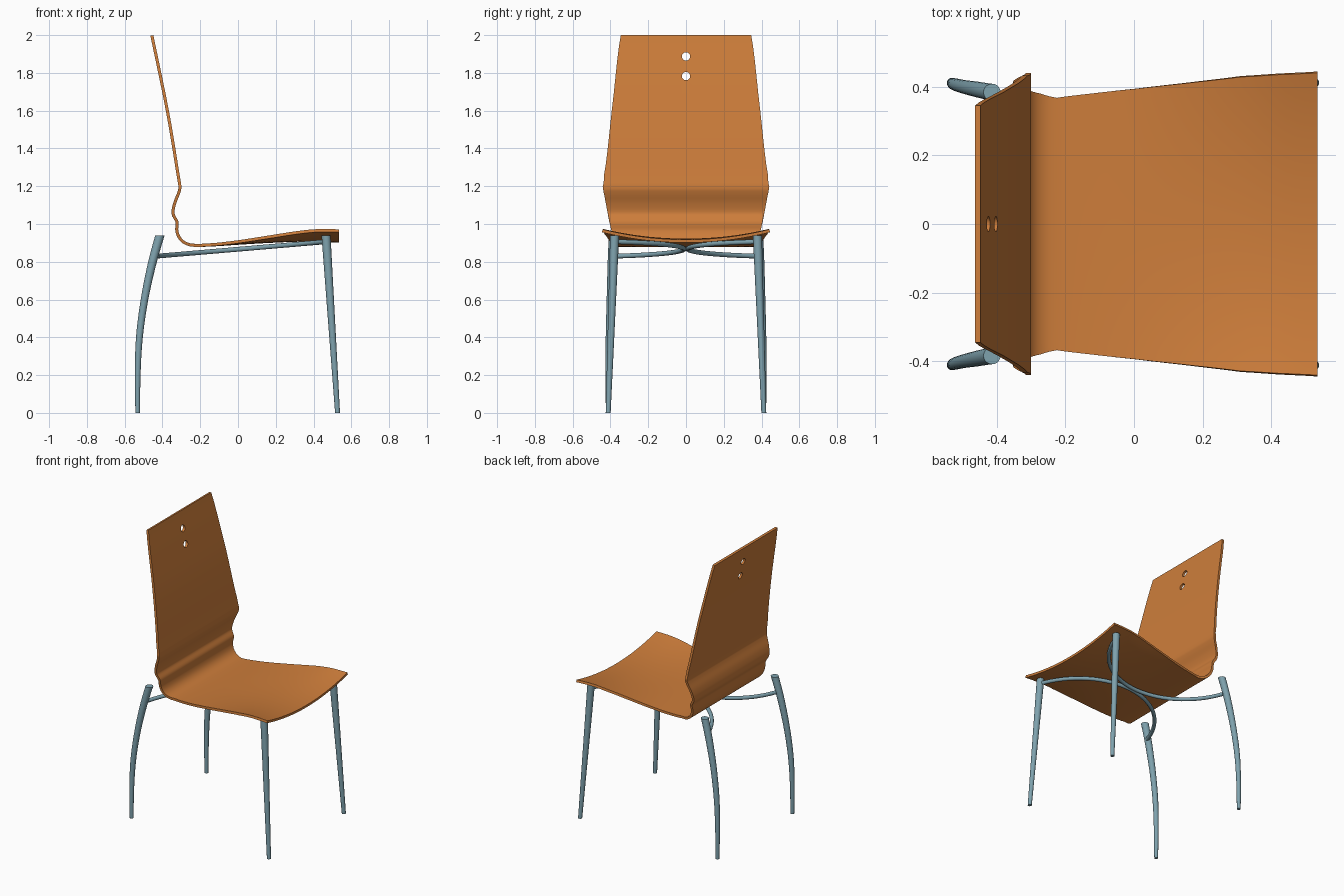
import bpy, bmesh, math
from mathutils import Vector

if "Cube" in bpy.data.objects:
    bpy.data.objects.remove(bpy.data.objects["Cube"])


def material(name, rgb):
    m = bpy.data.materials.new(name)
    m.diffuse_color = (*rgb, 1)
    m.use_nodes = True
    m.node_tree.nodes["Principled BSDF"].inputs["Base Color"].default_value = m.diffuse_color
    return m


WOOD = material("orange wood", (0.61, 0.205, 0.043))
STEEL = material("blue grey steel", (0.21, 0.36, 0.42))


def make_object(name, bm, mat):
    bmesh.ops.recalc_face_normals(bm, faces=bm.faces)
    me = bpy.data.meshes.new(name)
    bm.to_mesh(me)
    bm.free()
    ob = bpy.data.objects.new(name, me)
    bpy.context.collection.objects.link(ob)
    if mat:
        me.materials.append(mat)
    return ob


def select(ob):
    bpy.ops.object.select_all(action='DESELECT')
    ob.select_set(True)
    bpy.context.view_layer.objects.active = ob


def smooth(ob, angle=35):
    select(ob)
    bpy.ops.object.shade_smooth_by_angle(angle=math.radians(angle))


def catmull(a, b, c, d, t):
    return 0.5 * (2 * b + (c - a) * t + (2 * a - 5 * b + 4 * c - d) * t * t
                  + (3 * b - a - 3 * c + d) * t ** 3)


def resample(pts, n):
    """Smooth path through the points; components after the third stay linear."""
    out = []
    for i in range(len(pts) - 1):
        a, b, c, d = pts[max(i - 1, 0)], pts[i], pts[i + 1], pts[min(i + 2, len(pts) - 1)]
        for k in range(n):
            t = k / n
            out.append([catmull(a[j], b[j], c[j], d[j], t) if j < 3
                        else b[j] + (c[j] - b[j]) * t for j in range(len(b))])
    return out + [list(pts[-1])]


def tube(name, path, level_rings, sides=20):
    """Tube along (x, y, z, radius) points with capped ends."""
    bm = bmesh.new()
    P = [Vector(p[:3]) for p in path]
    rings = []
    for i, p in enumerate(P):
        tan = (P[min(i + 1, len(P) - 1)] - P[max(i - 1, 0)]).normalized()
        if level_rings:
            u, v = Vector((1, 0, 0)), Vector((0, 1, 0))
        else:
            u = Vector((0, 0, 1)).cross(tan).normalized()
            v = tan.cross(u)
        r = path[i][3]
        rings.append([bm.verts.new(p + r * (math.cos(a) * u + math.sin(a) * v))
                      for a in (2 * math.pi * k / sides for k in range(sides))])
    for a, b in zip(rings, rings[1:]):
        for k in range(sides):
            bm.faces.new((a[k], a[(k + 1) % sides], b[(k + 1) % sides], b[k]))
    bm.faces.new(rings[0])
    bm.faces.new(rings[-1])
    smooth(make_object(name, bm, STEEL))


# Bent plywood shell: centre x, centre z, edge rise, half width
profile = [
    (0.535, 0.909, 0.055, 0.443), (0.42, 0.914, 0.051, 0.437), (0.31, 0.914, 0.040, 0.430),
    (0.15, 0.907, 0.022, 0.411), (0.0, 0.898, 0.008, 0.394), (-0.12, 0.890, 0.002, 0.381),
    (-0.225, 0.887, 0, 0.368), (-0.275, 0.897, 0, 0.380), (-0.308, 0.924, 0, 0.388),
    (-0.324, 0.965, 0, 0.395), (-0.323, 1.010, 0, 0.405), (-0.344, 1.055, 0, 0.414),
    (-0.335, 1.110, 0, 0.424), (-0.314, 1.165, 0, 0.435), (-0.308, 1.198, 0, 0.441),
    (-0.318, 1.265, 0, 0.433), (-0.374, 1.600, 0, 0.393), (-0.456, 1.998, 0, 0.345),
]
ACROSS = 24
bm = bmesh.new()
rows = []
for x, z, rise, w in resample(profile, 5):
    row = []
    for k in range(ACROSS + 1):
        s = 2 * k / ACROSS - 1
        row.append(bm.verts.new((x, s * w, z + rise * s * s)))
    rows.append(row)
for a, b in zip(rows, rows[1:]):
    for k in range(ACROSS):
        bm.faces.new((a[k], a[k + 1], b[k + 1], b[k]))
shell = make_object("seat_and_back", bm, WOOD)
select(shell)
solid = shell.modifiers.new("thickness", 'SOLIDIFY')
solid.thickness = 0.016
solid.offset = 0
bpy.ops.object.modifier_apply(modifier=solid.name)

# Three round holes in the backrest
bm = bmesh.new()
for z in (1.887, 1.783, 1.678):
    made = bmesh.ops.create_cone(bm, cap_ends=True, segments=24, radius1=0.022,
                                 radius2=0.022, depth=0.4)
    for v in made["verts"]:
        v.co = Vector((v.co.z - 0.42, v.co.y, z + v.co.x))
cutter = make_object("hole_cutter", bm, None)
cutter.hide_render = True
select(shell)
cut = shell.modifiers.new("holes", 'BOOLEAN')
cut.operation = 'DIFFERENCE'
cut.solver = 'EXACT'
cut.object = cutter
bpy.ops.object.modifier_apply(modifier=cut.name)
bpy.data.objects.remove(cutter, do_unlink=True)
smooth(shell)

# Legs and curved under-seat bars, one set per side
T0 = math.radians(20)
for side, label in ((1, "left"), (-1, "right")):
    tube("front_leg_" + label,
         [(0.527, side * 0.412, 0, 0.013), (0.466, side * 0.378, 0.938, 0.024)], True)
    rear = [(-0.531, side * 0.412, 0, 0.012), (-0.531, side * 0.411, 0.2, 0.015),
            (-0.522, side * 0.407, 0.4, 0.018), (-0.495, side * 0.400, 0.6, 0.020),
            (-0.455, side * 0.392, 0.79, 0.023), (-0.414, side * 0.384, 0.938, 0.025)]
    tube("rear_leg_" + label, resample(rear, 5), True)
    bar = []
    for i in range(33):
        a = T0 + (math.pi - 2 * T0) * i / 32
        x = 0.02 + 0.45 * math.cos(a) / math.cos(T0)
        y = 0.01 + 0.37 * (1 - (math.sin(a) - math.sin(T0)) / (1 - math.sin(T0)))
        bar.append((x, side * y, 0.868 + (x - 0.02) * 0.085, 0.0125))
    tube("seat_bar_" + label, bar, False, 16)
